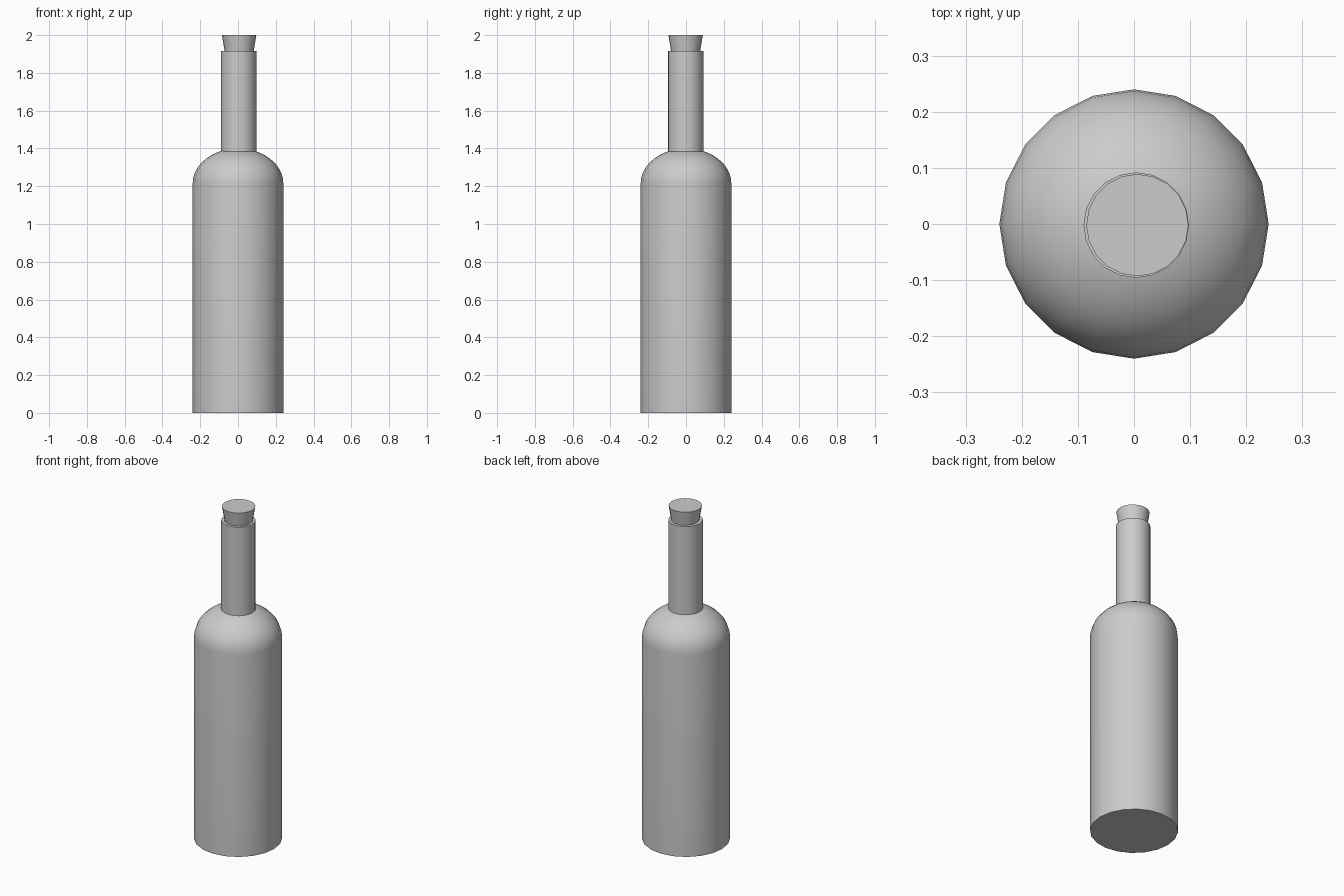
import bpy, bmesh, math

if "Cube" in bpy.data.objects:
    bpy.data.objects.remove(bpy.data.objects["Cube"])

SIDES = 20


def lathe(name, profile, centre=(0, 0)):
    """Revolve (radius, z) points into a capped, smooth-shaded solid."""
    bm = bmesh.new()
    rings = []
    for r, z in profile:
        rings.append([bm.verts.new((r * math.cos(2 * math.pi * i / SIDES),
                                    r * math.sin(2 * math.pi * i / SIDES), z))
                      for i in range(SIDES)])
    for low, high in zip(rings, rings[1:]):
        for i in range(SIDES):
            j = (i + 1) % SIDES
            bm.faces.new((low[i], low[j], high[j], high[i]))
    bm.faces.new(rings[0][::-1])
    bm.faces.new(rings[-1])
    mesh = bpy.data.meshes.new(name)
    bm.to_mesh(mesh)
    bm.free()
    obj = bpy.data.objects.new(name, mesh)
    obj.location = (centre[0], centre[1], 0)
    bpy.context.collection.objects.link(obj)
    bpy.ops.object.select_all(action='DESELECT')
    obj.select_set(True)
    bpy.context.view_layer.objects.active = obj
    bpy.ops.object.shade_smooth_by_angle(angle=math.radians(35))
    return obj


# Body: straight wall, then a flattened dome shoulder ending under the neck
R, SHOULDER, RISE, STEPS = 0.24, 1.215, 0.185, 8
shoulder = [(R * math.cos(a), SHOULDER + RISE * math.sin(a))
            for a in (math.radians(72) * i / STEPS for i in range(STEPS + 1))]
lathe("bottle_body", [(R, 0)] + shoulder)

# Neck: plain tube sitting slightly off centre, sunk into the shoulder
lathe("bottle_neck", [(0.094, 1.36), (0.094, 1.915)], (0.004, -0.002))

# Cork: tapered stopper, wider at the top
lathe("cork", [(0.073, 1.89), (0.091, 2.0)], (0.006, -0.002))
